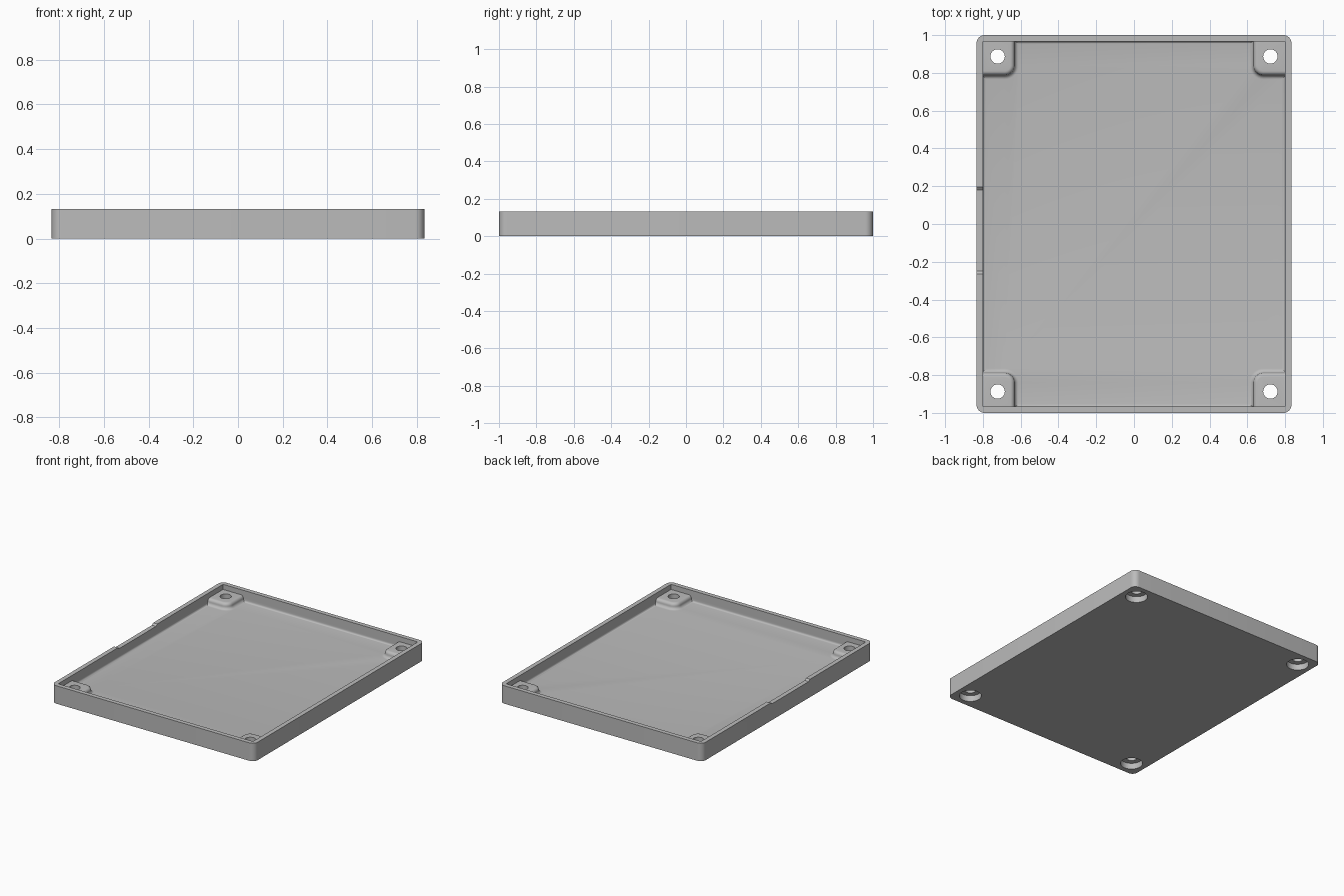
import bpy, bmesh, math

if "Cube" in bpy.data.objects:
    bpy.data.objects.remove(bpy.data.objects["Cube"])

W, D, H = 0.8333, 1.0, 0.133      # half width, half depth, height
IW, ID = 0.80, 0.967              # half size of the pocket
FLOOR, BOSS_TOP = 0.05, 0.095
HX, HY = 0.722, 0.887             # screw hole centres

grey = bpy.data.materials.new("light grey")
grey.diffuse_color = (0.5, 0.5, 0.5, 1)
grey.use_nodes = True
grey.node_tree.nodes["Principled BSDF"].inputs["Base Color"].default_value = grey.diffuse_color


def loft(name, rings):
    """Closed solid from a stack of matching rings."""
    bm = bmesh.new()
    vs = [[bm.verts.new(p) for p in ring] for ring in rings]
    n = len(vs[0])
    for a, b in zip(vs, vs[1:]):
        for i in range(n):
            j = (i + 1) % n
            bm.faces.new((a[i], a[j], b[j], b[i]))
    bm.faces.new(vs[0])
    bm.faces.new(vs[-1])
    bmesh.ops.recalc_face_normals(bm, faces=bm.faces)
    me = bpy.data.meshes.new(name)
    bm.to_mesh(me)
    bm.free()
    me.materials.append(grey)
    ob = bpy.data.objects.new(name, me)
    bpy.context.collection.objects.link(ob)
    return ob


def rounded(hx, hy, r, z, n=8):
    pts = []
    for k, (sx, sy) in enumerate(((1, 1), (-1, 1), (-1, -1), (1, -1))):
        for i in range(n + 1):
            a = math.pi / 2 * (k + i / n)
            pts.append((sx * (hx - r) + r * math.cos(a),
                        sy * (hy - r) + r * math.sin(a), z))
    return pts


def rect(hx, hy, z):
    return [(hx, hy, z), (-hx, hy, z), (-hx, -hy, z), (hx, -hy, z)]


def disc(x, y, r, z, n=32):
    return [(x + r * math.cos(2 * math.pi * i / n),
             y + r * math.sin(2 * math.pi * i / n), z) for i in range(n)]


def combine(target, tool, operation):
    mod = target.modifiers.new(tool.name, 'BOOLEAN')
    mod.operation, mod.object, mod.solver = operation, tool, 'EXACT'
    bpy.context.view_layer.objects.active = target
    bpy.ops.object.modifier_apply(modifier=mod.name)
    bpy.data.objects.remove(tool)


# Shell with rounded vertical corners
tray = loft("tray", [rounded(W, D, 0.042, 0), rounded(W, D, 0.042, H)])

# Pocket with a small fillet where the walls meet the floor
R = 0.015
rings = []
for i in range(5):
    a = math.pi / 2 * i / 4
    off = R * (1 - math.sin(a))
    rings.append(rect(IW - off, ID - off, FLOOR + R * (1 - math.cos(a))))
rings.append(rect(IW, ID, 0.3))
combine(tray, loft("pocket", rings), 'DIFFERENCE')

# S-shaped side of a corner boss: outward offset and height
q = (BOSS_TOP - FLOOR) / 2
profile = []
for i in range(7):
    a = math.pi / 2 * i / 6
    profile.append((q * math.sin(a), BOSS_TOP - q * (1 - math.cos(a))))
for i in range(1, 7):
    a = math.pi / 2 * i / 6
    profile.append((q + q * (1 - math.cos(a)), BOSS_TOP - q - q * math.sin(a)))
profile.append((2 * q, 0.02))


def boss_ring(sx, sy, off, z):
    cx, cy, r = 0.685, 0.84, 0.03 + off
    pts = [(0.815, 0.98), (cx - r, 0.98)]
    for i in range(9):
        a = math.pi + math.pi / 2 * i / 8
        pts.append((cx + r * math.cos(a), cy + r * math.sin(a)))
    pts.append((0.815, cy - r))
    return [(sx * x, sy * y, z) for x, y in pts]


corners = [(sx, sy) for sx in (-1, 1) for sy in (-1, 1)]
for sx, sy in corners:
    boss = loft("boss", [boss_ring(sx, sy, o, z) for o, z in profile])
    combine(tray, boss, 'UNION')

# Screw holes, with wide recesses from below
for sx, sy in corners:
    x, y = sx * HX, sy * HY
    combine(tray, loft("hole", [disc(x, y, 0.038, -0.1), disc(x, y, 0.038, 0.3)]), 'DIFFERENCE')
    combine(tray, loft("recess", [disc(x, y, 0.076, -0.1), disc(x, y, 0.076, 0.045)]), 'DIFFERENCE')

# Shallow dip in the left rim with sloped ends
dip = [(-0.25, H - 0.012), (0.18, H - 0.012), (0.21, H + 0.012), (-0.28, H + 0.012)]
combine(tray, loft("dip", [[(x, y, z) for y, z in dip] for x in (-0.9, -0.7)]), 'DIFFERENCE')

# Smooth curved parts, keep edges sharp
bpy.ops.object.select_all(action='DESELECT')
tray.select_set(True)
bpy.context.view_layer.objects.active = tray
bpy.ops.object.shade_smooth_by_angle(angle=math.radians(30))
